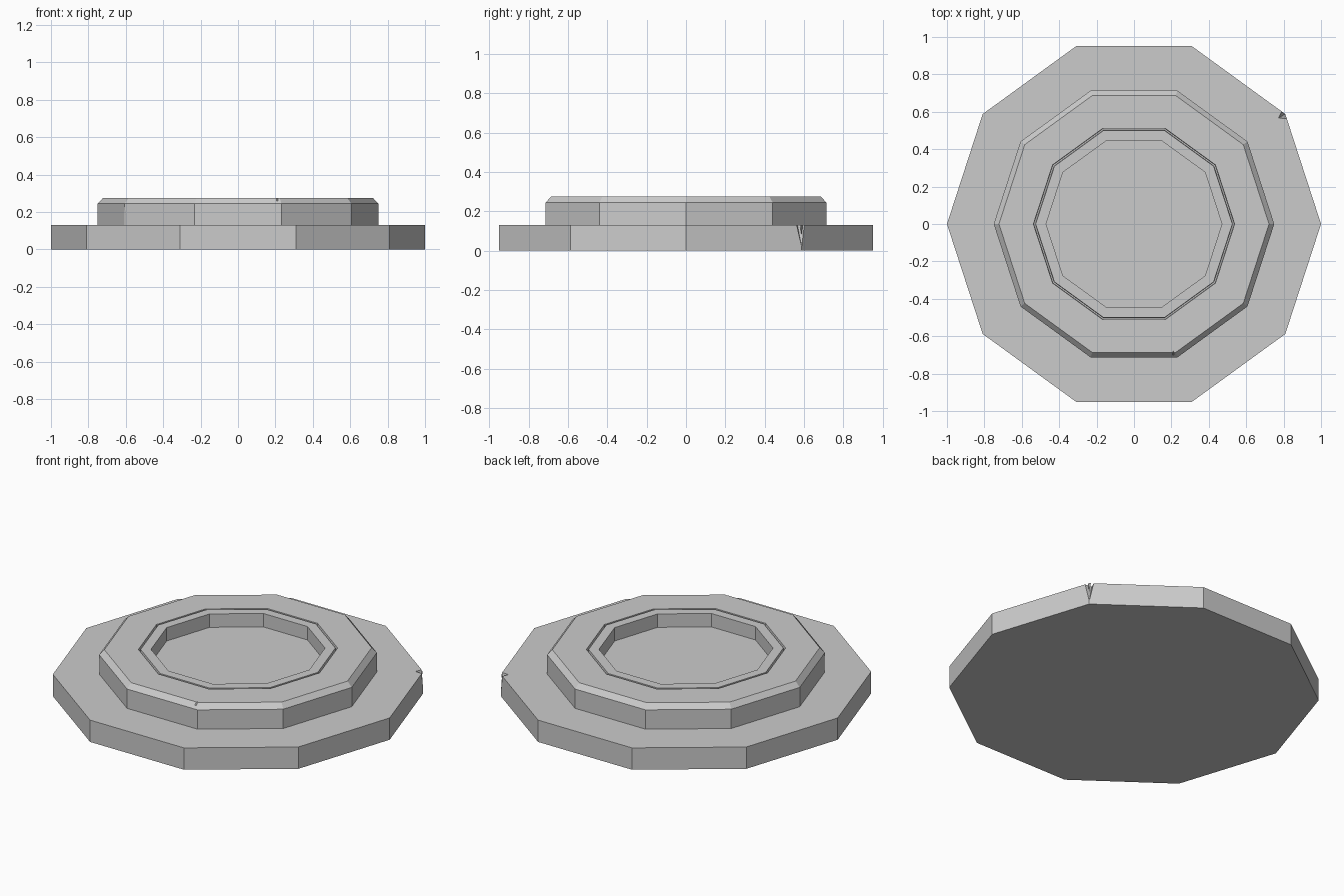
import bpy, bmesh
from math import cos, sin, pi

if "Cube" in bpy.data.objects:
    bpy.data.objects.remove(bpy.data.objects["Cube"])

SIDES = 10


def turned(name, profile):
    """Turn a (radius, z) profile, running from axis to axis, into a ten-sided solid."""
    bm = bmesh.new()
    rings = [[bm.verts.new((r * cos(2 * pi * i / SIDES), r * sin(2 * pi * i / SIDES), z))
              for i in range(SIDES)] for r, z in profile]
    for a, b in zip(rings, rings[1:]):
        for i in range(SIDES):
            j = (i + 1) % SIDES
            bm.faces.new((a[i], a[j], b[j], b[i]))
    bm.faces.new(rings[0][::-1])
    bm.faces.new(rings[-1])
    bmesh.ops.recalc_face_normals(bm, faces=bm.faces)
    return finish(name, bm)


def finish(name, bm):
    mesh = bpy.data.meshes.new(name)
    bm.to_mesh(mesh)
    bm.free()
    obj = bpy.data.objects.new(name, mesh)
    bpy.context.collection.objects.link(obj)
    return obj


def chip(target, name, points):
    """Knock a small convex shard out of the target."""
    bm = bmesh.new()
    for p in points:
        bm.verts.new(p)
    bmesh.ops.convex_hull(bm, input=bm.verts)
    bmesh.ops.recalc_face_normals(bm, faces=bm.faces)
    cutter = finish(name, bm)
    cutter.hide_render = True
    cutter.hide_viewport = True
    cutter.display_type = 'WIRE'
    mod = target.modifiers.new(name, 'BOOLEAN')
    mod.operation = 'DIFFERENCE'
    mod.solver = 'EXACT'
    mod.object = cutter


# Wide bottom slab
base = turned("base_slab", [(1.0, 0.0), (1.0, 0.13)])

# Upper tier: chamfered rim, thin groove, inner lip and sunken floor
tier = turned("upper_tier", [
    (0.75, 0.13), (0.75, 0.245), (0.722, 0.275),
    (0.538, 0.275), (0.536, 0.255), (0.528, 0.255), (0.526, 0.275),
    (0.47, 0.275), (0.47, 0.195)])

# Worn corners
chip(base, "base_corner_chip", [
    (0.79, 0.608, 0.14), (0.77, 0.565, 0.14), (0.825, 0.56, 0.14), (0.812, 0.59, 0.01)])
chip(tier, "tier_corner_chip", [
    (-0.62, -0.42, 0.25), (-0.60, -0.455, 0.25), (-0.64, -0.46, 0.25),
    (-0.62, -0.42, 0.12), (-0.58, -0.47, 0.12), (-0.64, -0.48, 0.12)])
chip(tier, "rim_chip", [
    (0.185, -0.70, 0.285), (0.21, -0.67, 0.285), (0.235, -0.70, 0.285), (0.21, -0.70, 0.255)])
